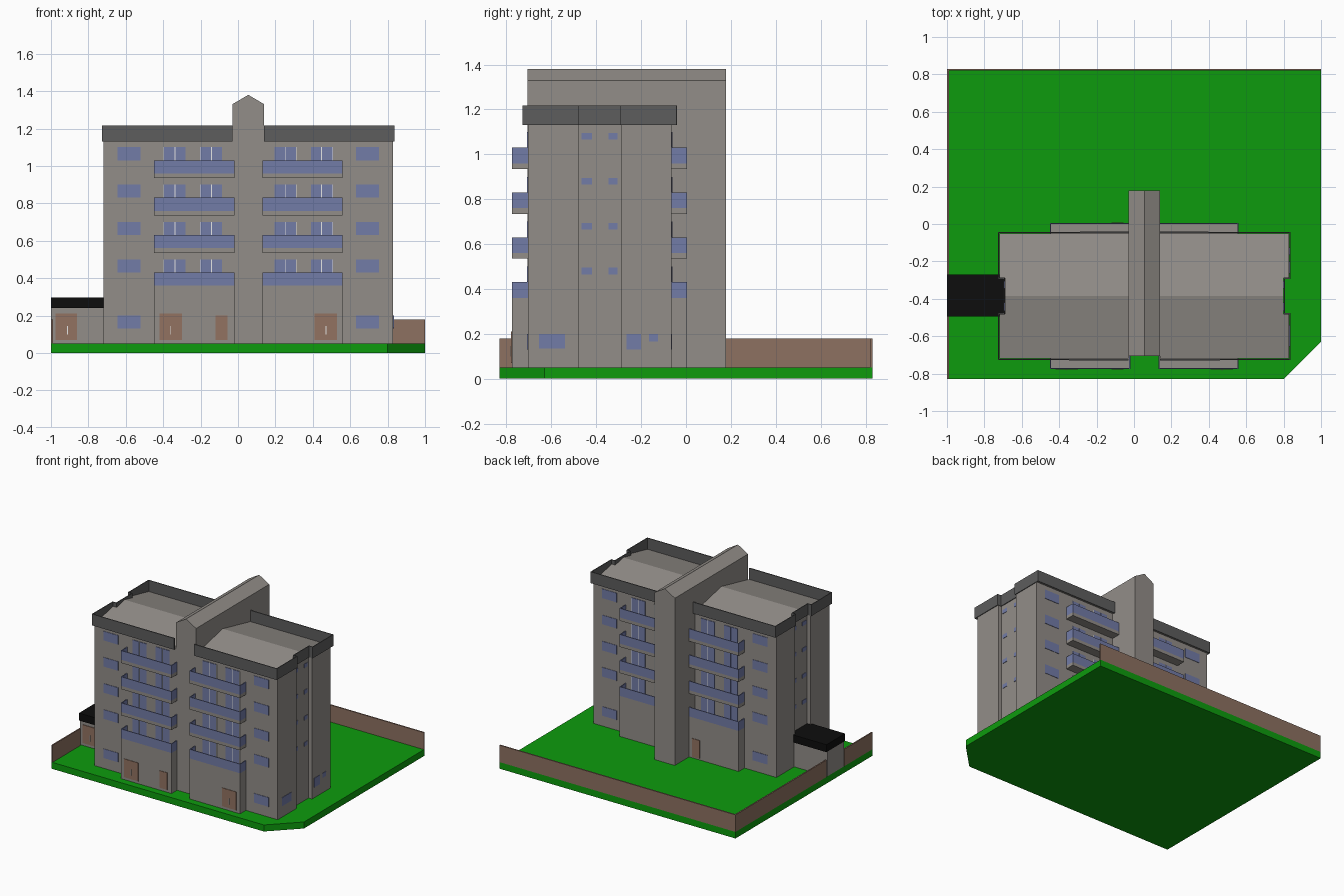
import bpy, bmesh

if "Cube" in bpy.data.objects:
    bpy.data.objects.remove(bpy.data.objects["Cube"])

CX, CY = 0.055, -0.385          # mirror centre of the building
FLOORS = [0.36, 0.56, 0.76, 0.96]


def mat(name, r, g, b):
    m = bpy.data.materials.new(name)
    m.diffuse_color = (r, g, b, 1)
    m.use_nodes = True
    m.node_tree.nodes["Principled BSDF"].inputs["Base Color"].default_value = m.diffuse_color
    return m


WALL = mat("grey wall", 0.29, 0.27, 0.25)
PARAPET = mat("dark grey", 0.11, 0.11, 0.11)
GLASS = mat("blue glass", 0.17, 0.20, 0.39)
GRASS = mat("green grass", 0.004, 0.33, 0.004)
FENCE = mat("brown wall", 0.27, 0.165, 0.12)
DOOR = mat("brown door", 0.29, 0.17, 0.12)
BLACK = mat("black roof", 0.004, 0.004, 0.004)
WHITE = mat("white trim", 0.8, 0.8, 0.8)


def finish(name, bm, m):
    bmesh.ops.recalc_face_normals(bm, faces=bm.faces)
    me = bpy.data.meshes.new(name)
    bm.to_mesh(me)
    bm.free()
    me.materials.append(m)
    ob = bpy.data.objects.new(name, me)
    bpy.context.collection.objects.link(ob)
    return ob


def boxes(name, items, m):
    """One object made of boxes (x0, x1, y0, y1, z0, z1)."""
    bm = bmesh.new()
    for x0, x1, y0, y1, z0, z1 in items:
        r = bmesh.ops.create_cube(bm, size=1)
        for v in r["verts"]:
            v.co = (x1 if v.co.x > 0 else x0, y1 if v.co.y > 0 else y0,
                    z1 if v.co.z > 0 else z0)
    return finish(name, bm, m)


def prism(name, pts, move, m):
    bm = bmesh.new()
    f = bm.faces.new([bm.verts.new(p) for p in pts])
    r = bmesh.ops.extrude_face_region(bm, geom=[f])
    bmesh.ops.translate(bm, vec=move, verts=[v for v in r["geom"] if isinstance(v, bmesh.types.BMVert)])
    return finish(name, bm, m)


def flip_x(b):
    return (2 * CX - b[1], 2 * CX - b[0]) + tuple(b[2:])


def flip_y(b):
    return (b[0], b[1], 2 * CY - b[3], 2 * CY - b[2], b[4], b[5])


def both_x(items):
    return items + [flip_x(b) for b in items]


def four(items):
    items = both_x(items)
    return items + [flip_y(b) for b in items]


# Lawn with cut corner, and boundary walls
prism("lawn", [(-1, -0.83, 0), (0.8, -0.83, 0), (1, -0.63, 0), (1, 0.83, 0), (-1, 0.83, 0)],
      (0, 0, 0.05), GRASS)
boxes("boundary_wall", [(-1, 1, 0.82, 0.83, 0.05, 0.18),
                        (-1, -0.99, -0.27, 0.82, 0.05, 0.18),
                        (-1, -0.99, -0.83, -0.49, 0.05, 0.18)], FENCE)

# Main block with a notch in each end
quarter = [(0.83, -0.705), (0.83, -0.48), (0.80, -0.48)]
right = quarter + [(x, 2 * CY - y) for x, y in reversed(quarter)]
outline = right + [(2 * CX - x, y) for x, y in reversed(right)]
prism("main_block", [(x, y, 0.05) for x, y in outline], (0, 0, 1.085), WALL)

# Gabled central tower
prism("central_tower", [(-0.03, -0.707, 0.05), (0.14, -0.707, 0.05), (0.14, -0.707, 1.33),
                        (CX, -0.707, 1.38), (-0.03, -0.707, 1.33)], (0, 0.885, 0), WALL)

# Low pitched roofs, each half following the notch
bm = bmesh.new()
half = [(0.14, -0.72), (0.83, -0.72), (0.83, -0.48), (0.80, -0.48), (0.80, CY), (0.14, CY)]
for sx in (0, 1):
    for sy in (0, 1):
        bm.faces.new([bm.verts.new((2 * CX - x if sx else x, 2 * CY - y if sy else y,
                                    1.132 + (y + 0.72) / 0.335 * 0.073)) for x, y in half])
for f in bm.faces:
    f.normal_update()
    if f.normal.z < 0:
        f.normal_flip()
me_roof = finish("pitched_roof", bm, WALL)

# Parapet strips round each wing
path = [(0.14, -0.725), (0.835, -0.725), (0.835, -0.48), (0.805, -0.48)]
path += [(x, 2 * CY - y) for x, y in reversed(path)]
for name, sx in (("right_parapet", 0), ("left_parapet", 1)):
    bm = bmesh.new()
    cols = [[bm.verts.new((2 * CX - x if sx else x, y, z)) for z in (1.13, 1.217)] for x, y in path]
    for a, b in zip(cols, cols[1:]):
        bm.faces.new((a[0], b[0], b[1], a[1]))
    ob = finish(name, bm, PARAPET)
    s = ob.modifiers.new("thickness", "SOLIDIFY")
    s.thickness = 0.008
    s.offset = 0

# Ground floor bays under the balconies
boxes("ground_bays", four([(0.13, 0.56, -0.775, -0.70, 0.05, 0.36)]), WALL)

# Balconies: slabs and glazed railings
boxes("balcony_slabs", four([(0.13, 0.56, -0.775, -0.70, z - 0.025, z) for z in FLOORS[1:]]), WALL)
rails = []
for z in FLOORS:
    rails += [(0.13, 0.56, -0.775, -0.769, z, z + 0.07),
              (0.13, 0.136, -0.769, -0.705, z, z + 0.07),
              (0.554, 0.56, -0.769, -0.705, z, z + 0.07)]
boxes("balcony_railings", four(rails), GLASS)

# Balcony doors with white trim
doors, trim = [], []
for z in FLOORS:
    for x in (0.195, 0.39):
        doors += [(x, x + 0.055, -0.709, -0.70, z, z + 0.14),
                  (x + 0.06, x + 0.115, -0.709, -0.70, z, z + 0.14)]
        trim += [(x + 0.055, x + 0.06, -0.707, -0.70, z, z + 0.14),
                 (x + 0.115, x + 0.119, -0.707, -0.70, z, z + 0.14)]
boxes("balcony_doors", four(doors), GLASS)
boxes("balcony_door_trim", four(trim), WHITE)

# Facade windows on all floors, front and back
boxes("facade_windows", four([(0.63, 0.755, -0.708, -0.70, z, z + 0.07)
                              for z in (0.13, 0.43, 0.63, 0.83, 1.03)]), GLASS)

# End wall windows
ends = []
for z in (0.465, 0.665, 0.865, 1.065):
    ends += [(0.795, 0.803, -0.465, -0.42, z, z + 0.03), (0.795, 0.803, -0.345, -0.305, z, z + 0.03)]
boxes("end_windows", both_x(ends), GLASS)
boxes("end_ground_windows", [(0.825, 0.833, -0.655, -0.54, 0.135, 0.20),
                             (0.825, 0.833, -0.265, -0.20, 0.13, 0.20),
                             (0.825, 0.833, -0.165, -0.125, 0.165, 0.20)], GLASS)

# Ground floor doors and handles
boxes("front_doors", both_x([(0.41, 0.53, -0.779, -0.77, 0.07, 0.21)])
      + [(-0.12, -0.055, -0.779, -0.77, 0.07, 0.20)], DOOR)
boxes("back_door", [(-0.12, -0.055, 0.0, 0.009, 0.06, 0.20)], DOOR)
boxes("door_handles", both_x([(0.467, 0.472, -0.783, -0.778, 0.10, 0.145)])
      + [(-0.915, -0.91, -0.488, -0.484, 0.10, 0.145)], WHITE)

# Garage
boxes("garage_walls", [(-1.0, -0.69, -0.48, -0.28, 0.05, 0.24)], WALL)
boxes("garage_roof", [(-1.0, -0.69, -0.495, -0.27, 0.24, 0.297)], BLACK)
boxes("garage_door", [(-0.975, -0.86, -0.485, -0.478, 0.07, 0.21)], DOOR)
